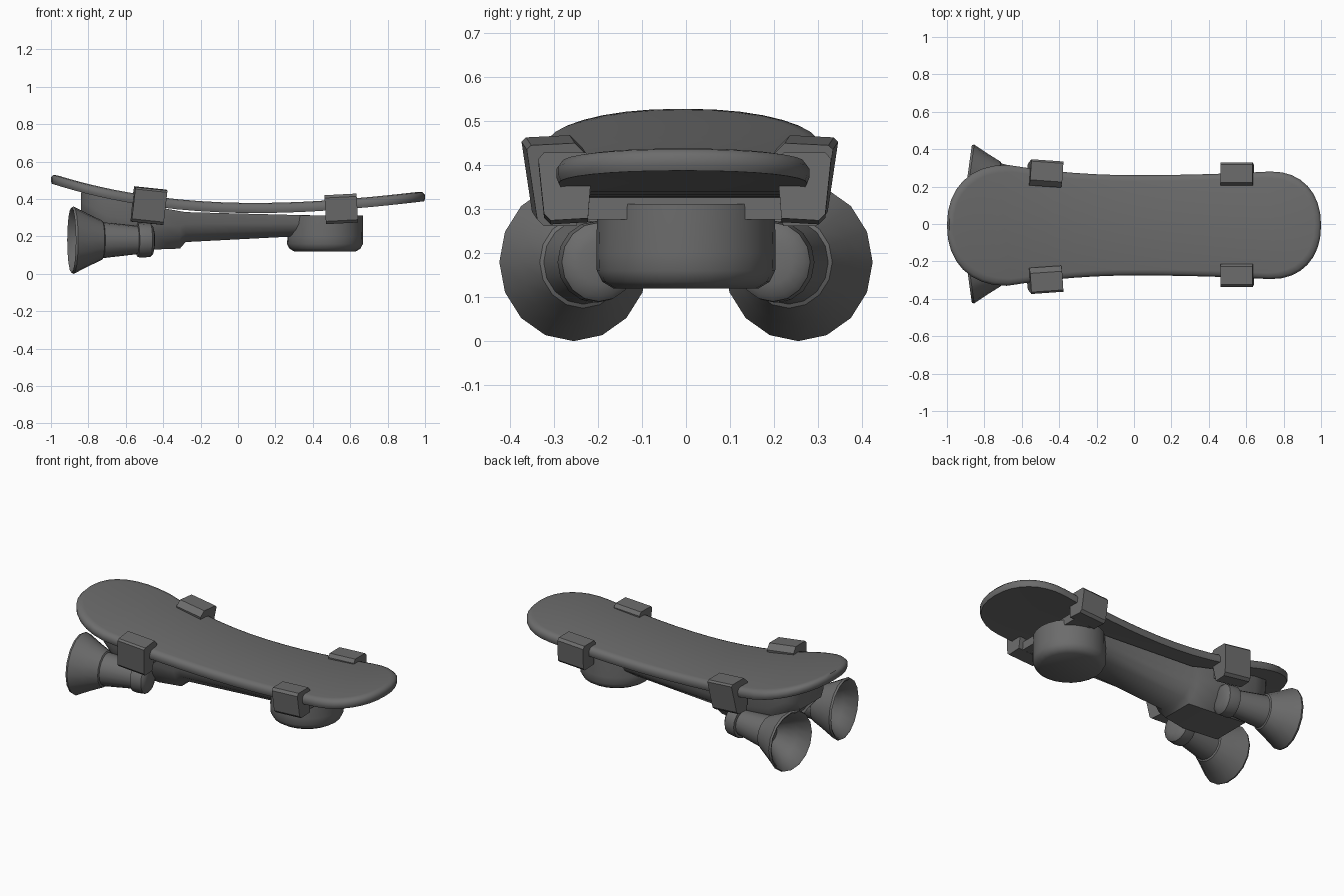
import bpy, bmesh, math
from mathutils import Matrix, Vector

if "Cube" in bpy.data.objects:
    bpy.data.objects.remove(bpy.data.objects["Cube"])

grey = bpy.data.materials.new("dark_grey")
grey.diffuse_color = (.15, .15, .15, 1)
grey.use_nodes = True
grey.node_tree.nodes["Principled BSDF"].inputs["Base Color"].default_value = grey.diffuse_color


def finish(name, bm, matrix=None, angle=35):
    if matrix:
        bmesh.ops.transform(bm, matrix=matrix, verts=bm.verts)
    bmesh.ops.recalc_face_normals(bm, faces=bm.faces)
    me = bpy.data.meshes.new(name)
    bm.to_mesh(me)
    bm.free()
    me.materials.append(grey)
    ob = bpy.data.objects.new(name, me)
    bpy.context.collection.objects.link(ob)
    bpy.ops.object.select_all(action='DESELECT')
    ob.select_set(True)
    bpy.context.view_layer.objects.active = ob
    bpy.ops.object.shade_smooth_by_angle(angle=math.radians(angle))
    return ob


def loft(rings, caps=True):
    """Skin closed rings of equal length."""
    bm = bmesh.new()
    vs = [[bm.verts.new(p) for p in r] for r in rings]
    n = len(rings[0])
    for a, b in zip(vs, vs[1:]):
        for i in range(n):
            j = (i + 1) % n
            bm.faces.new((a[i], a[j], b[j], b[i]))
    if caps:
        bm.faces.new(vs[0][::-1])
        bm.faces.new(vs[-1])
    return bm, vs


def deck_z(x):
    return .353 - .02 * x + .11 * x * x - .0275 * x ** 3


# Deck: waisted outline with round ends, bent along its length
def waist(x):
    return .268 + (.12 if x < 0 else .037) * x * x


stations = []
for i in range(9):
    a = math.pi / 2 * i / 8
    x = -.68 - .32 * math.cos(a) ** .9
    stations.append((x, waist(-.68) * math.sin(a) ** .9))
for i in range(1, 12):
    x = -.68 + 1.41 * i / 12
    stations.append((x, waist(x)))
for i in range(9):
    a = math.pi / 2 * (1 - i / 8)
    x = .73 + .27 * math.cos(a) ** .9
    stations.append((x, waist(.73) * math.sin(a) ** .9 if i < 8 else 0))
n = len(stations)
outline = stations + [(x, -w) for x, w in stations[-2:0:-1]]
rings = []
for inset, dz in [(.035, .027), (.012, .022), (0, .006), (0, -.014), (.005, -.027), (.025, -.025)]:
    ring = []
    for x, y in outline:
        px, py = x * (1 - inset), y * (1 - inset / .3)
        ring.append((px, py - .007, deck_z(px) + dz))
    rings.append(ring)
bm, vs = loft(rings, caps=False)
for r in (vs[0], vs[-1]):
    m = len(r)
    for k in range(n - 1):
        quad = [r[k], r[k + 1], r[(m - k - 1) % m], r[(m - k) % m]]
        bm.faces.new(list(dict.fromkeys(quad)))
finish("deck", bm, angle=50)

# Hull under the deck: (x, top half width, bottom half width, top z, bottom z)
sections = [(-.84, .13, .10, .435, .30), (-.79, .19, .12, .43, .26),
            (-.70, .21, .12, .415, .15), (-.58, .21, .12, .39, .14),
            (-.45, .20, .12, .36, .13), (-.31, .18, .10, .335, .135),
            (-.28, .17, .09, .33, .17), (.30, .145, .08, .315, .20),
            (.45, .145, .08, .312, .205)]
rings = []
for x, wt, wb, zt, zb in sections:
    half = [(wb, zb), (wb + .7 * (wt - wb), zb + .3 * (zt - zb)),
            (wt * .98, zb + .6 * (zt - zb)), (wt, zt)]
    rings.append([(x, y, z) for y, z in half] + [(x, -y, z) for y, z in half[::-1]])
bm, _ = loft(rings)
finish("hull", bm, angle=45)

# Front pod: short drum with a bevelled underside, cut back at the top rear
rings = []
for r, z, xmin in [(.165, .12, .3), (.19, .135, .27), (.203, .16, .26), (.204, .2, .265), (.202, .312, .33)]:
    rings.append([(max(xmin, .465 + r * math.cos(2 * math.pi * i / 24)),
                   r * math.sin(2 * math.pi * i / 24), z) for i in range(24)])
bm, _ = loft(rings)
finish("front_pod", bm)

# Cross bars joining the clamps to the hull
for name, x, z in (("front_bar", .55, .302), ("rear_bar", -.48, .32)):
    bm = bmesh.new()
    bmesh.ops.create_cube(bm, size=1)
    finish(name, bm, Matrix.Translation((x, 0, z)) @ Matrix.Diagonal((.13, .5, .05, 1)))

# Edge clamps: side profile (y, z) swept along x and tilted with the deck
rear_profile = [(.24, -.095), (.315, -.095), (.33, -.08), (.355, .08), (.345, .09), (.245, .095), (.215, .065)]
front_profile = [(.22, -.075), (.305, -.08), (.32, -.065), (.333, .06), (.32, .075), (.225, .075), (.21, .055)]
for name, prof, x, z, tilt, yaw in (("rear_clamp", rear_profile, -.477, .365, 6, -4),
                                    ("front_clamp", front_profile, .552, .35, -3, 0)):
    for side, tag in ((1, "back"), (-1, "front")):
        rings = [[(dx, side * (y - .28), dz) for y, dz in prof] for dx in (-.086, .086)]
        bm, _ = loft(rings)
        y0 = -.014 if yaw else -.003
        finish(name + "_" + tag, bm, Matrix.Translation((x, side * .28 + y0, z))
               @ Matrix.Rotation(math.radians(yaw * side), 4, 'Z')
               @ Matrix.Rotation(math.radians(tilt), 4, 'Y'), 20)

# Thruster nozzles: lathed profile (distance along axis, radius), toed outwards
nozzle = [(.16, .06), (.13, .085), (.07, .125), (.005, .165), (0, .175), (.012, .18),
          (.09, .14), (.165, .105), (.17, .096), (.355, .075), (.357, .09),
          (.375, .093), (.425, .09), (.437, .078), (.445, .05), (.447, .02)]
for side, tag in ((1, "back"), (-1, "front")):
    rings = [[(t, .95 * r * math.cos(2 * math.pi * i / 16), r * math.sin(2 * math.pi * i / 16))
              for i in range(16)] for t, r in nozzle]
    bm, _ = loft(rings)
    finish("thruster_" + tag, bm, Matrix.Translation((-.89, side * .257, .18))
           @ Matrix.Rotation(math.radians(-8 * side), 4, 'Z'))
